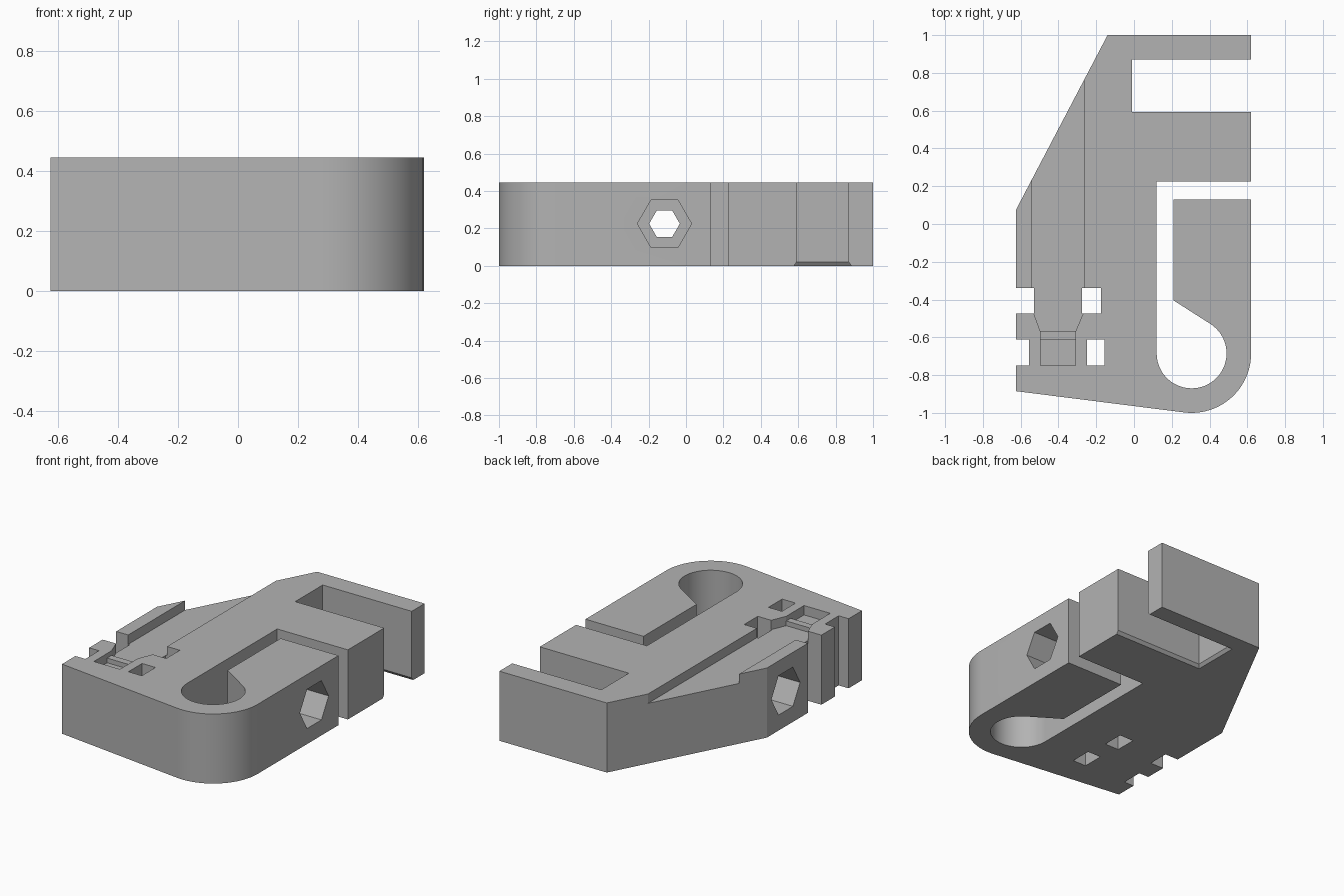
import bpy, bmesh, math
from mathutils import Matrix, Vector

if "Cube" in bpy.data.objects:
    bpy.data.objects.remove(bpy.data.objects["Cube"], do_unlink=True)

H = 0.445                      # plate thickness
EYE = Vector((0.305, -0.685))  # centre of the rounded hook end

grey = bpy.data.materials.new("plain grey")
grey.use_nodes = True
grey.diffuse_color = (0.45, 0.45, 0.45, 1)
grey.node_tree.nodes["Principled BSDF"].inputs["Base Color"].default_value = (0.45, 0.45, 0.45, 1)


def arc(radius, start, end, steps):
    """Points on an arc about the hook centre, angles in degrees."""
    angles = [math.radians(start + (end - start) * i / steps) for i in range(steps + 1)]
    return [(EYE.x + radius * math.cos(a), EYE.y + radius * math.sin(a)) for a in angles]


def rect(x0, x1, y0, y1):
    return [(x0, y0), (x1, y0), (x1, y1), (x0, y1)]


def prism(name, low, z0, z1, high=None):
    """Solid between a lower outline and an upper one (the same by default)."""
    bm = bmesh.new()
    bottom = [bm.verts.new((x, y, z0)) for x, y in low]
    top = [bm.verts.new((x, y, z1)) for x, y in (high or low)]
    bm.faces.new(bottom[::-1])
    bm.faces.new(top)
    n = len(low)
    for i in range(n):
        j = (i + 1) % n
        bm.faces.new((bottom[i], bottom[j], top[j], top[i]))
    bmesh.ops.recalc_face_normals(bm, faces=bm.faces)
    mesh = bpy.data.meshes.new(name)
    bm.to_mesh(mesh)
    bm.free()
    mesh.materials.append(grey)
    obj = bpy.data.objects.new(name, mesh)
    bpy.context.collection.objects.link(obj)
    return obj


def hexagon_bore(name, radius, x0, x1):
    """Six-sided bore along x with its corners pointing front and back."""
    pts = [(radius * math.cos(i * math.pi / 3), radius * math.sin(i * math.pi / 3)) for i in range(6)]
    obj = prism(name, pts, x0, x1)
    turn = Matrix(((0, 0, 1), (1, 0, 0), (0, 1, 0))).to_4x4()
    obj.data.transform(Matrix.Translation((0, -0.115, 0.225)) @ turn)
    return obj


# Clip body: back arm, middle block and the hook curling round the slot
outline = [(-0.14, 1), (-0.625, 0.075), (-0.625, -0.885)]
outline += arc(0.315, -97.3, 0, 20)
outline += [(0.62, 0.13), (0.21, 0.13), (0.21, -0.405)]
outline += arc(0.185, 57, -180, 40)
outline += [(0.12, 0.225), (0.62, 0.225), (0.62, 1)]
body = prism("clip_body", outline, 0, H)

cutters = []

# Wide slot behind the middle block, flared at the bottom
cutters.append(prism("back_slot", rect(-0.01, 0.8, 0.592, 0.87), -0.1, H + 0.1))
cutters.append(prism("back_slot_flare", rect(-0.04, 0.8, 0.562, 0.9), -0.02, 0.02,
                     rect(-0.01, 0.8, 0.592, 0.87)))

# Shallow tapering channel, then a low step and the small pocket
channel = [(-0.54, 1.1), (-0.54, -0.34), (-0.53, -0.475), (-0.495, -0.57),
           (-0.31, -0.57), (-0.27, -0.475), (-0.265, -0.34), (-0.265, 1.1)]
cutters.append(prism("channel", channel, 0.385, H + 0.1))
cutters.append(prism("step", rect(-0.495, -0.31, -0.63, -0.56), 0.415, H + 0.1))
cutters.append(prism("pocket", rect(-0.495, -0.31, -0.75, -0.615), 0.385, H + 0.1))

# Through slots beside the channel
for name, x0, x1, y0, y1 in (("outer_front_notch", -0.7, -0.555, -0.75, -0.612),
                             ("inner_front_hole", -0.25, -0.155, -0.75, -0.612),
                             ("outer_rear_notch", -0.7, -0.53, -0.475, -0.338),
                             ("inner_rear_hole", -0.275, -0.175, -0.475, -0.338)):
    cutters.append(prism(name, rect(x0, x1, y0, y1), -0.1, H + 0.1))

# Cross bore with a wider hexagonal recess at each end
cutters.append(hexagon_bore("bore", 0.082, -0.8, 0.8))
cutters.append(hexagon_bore("right_recess", 0.145, -0.8, -0.36))
cutters.append(hexagon_bore("left_recess", 0.145, 0.36, 0.8))

for cutter in cutters:
    cutter.hide_render = True
    mod = body.modifiers.new(cutter.name, 'BOOLEAN')
    mod.operation = 'DIFFERENCE'
    mod.solver = 'EXACT'
    mod.object = cutter

# Bake the cuts and drop the cutters
bpy.context.view_layer.update()
result = bpy.data.meshes.new_from_object(body.evaluated_get(bpy.context.evaluated_depsgraph_get()))
body.modifiers.clear()
body.data = result
for cutter in cutters:
    bpy.data.objects.remove(cutter, do_unlink=True)

bpy.context.view_layer.objects.active = body
body.select_set(True)
bpy.ops.object.shade_smooth_by_angle(angle=math.radians(20))
